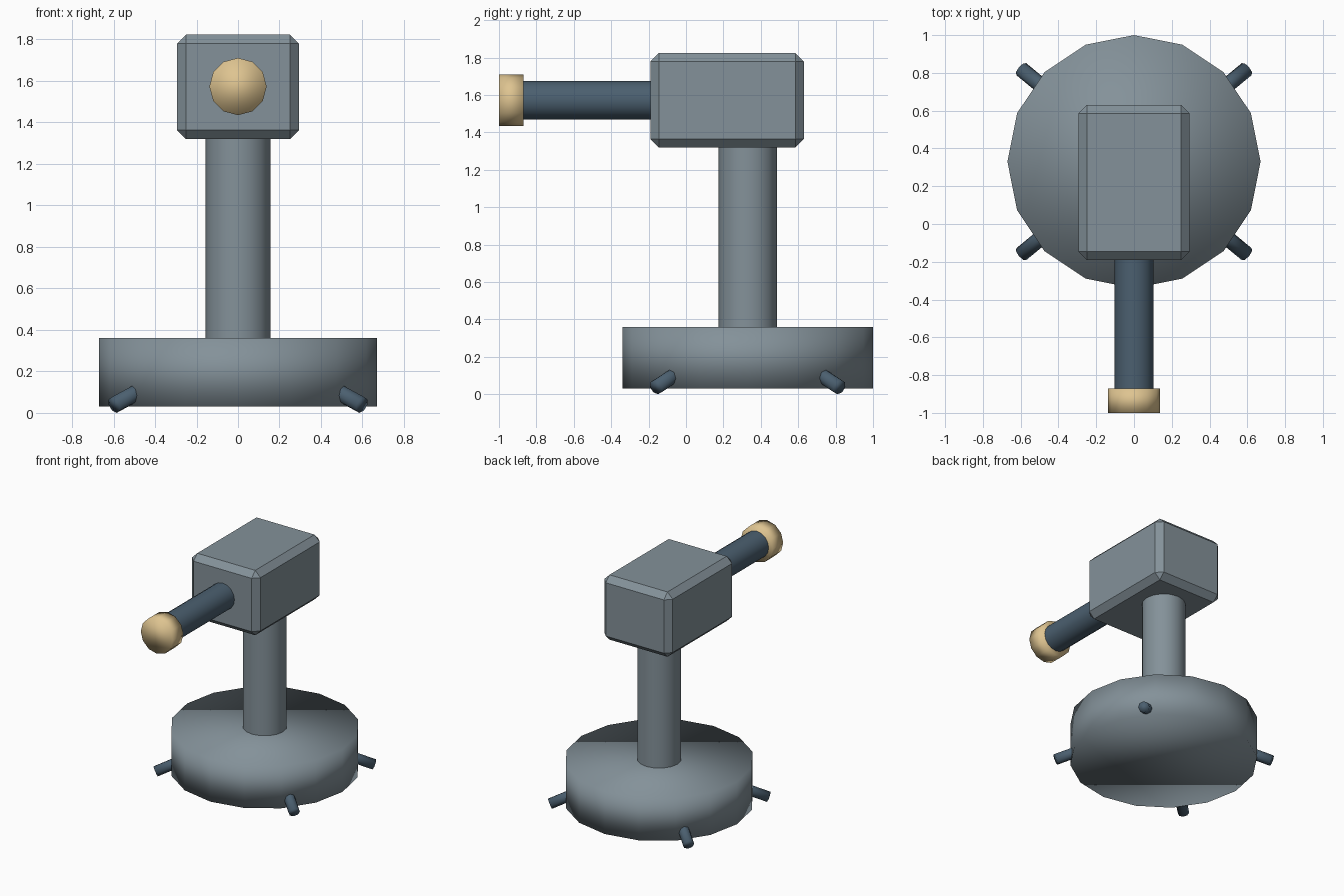
import bpy
import math
from mathutils import Vector

cube = bpy.data.objects.get("Cube")
if cube:
    bpy.data.objects.remove(cube, do_unlink=True)


def make_material(name, color):
    mat = bpy.data.materials.new(name)
    mat.use_nodes = True
    mat.diffuse_color = (*color, 1)
    bsdf = next(n for n in mat.node_tree.nodes if n.type == 'BSDF_PRINCIPLED')
    bsdf.inputs["Base Color"].default_value = (*color, 1)
    return mat


GREY = make_material("grey metal", (0.23, 0.285, 0.32))
DARK = make_material("dark steel", (0.07, 0.115, 0.16))
BRASS = make_material("pale brass", (0.73, 0.55, 0.28))


def cylinder(name, start, end, radius, sides, mat, soft_rims):
    """Closed cylinder between two points; soft_rims blends shading over the caps."""
    start, end = Vector(start), Vector(end)
    axis = end - start
    bpy.ops.mesh.primitive_cylinder_add(
        vertices=sides, radius=radius, depth=axis.length, location=(start + end) / 2)
    obj = bpy.context.object
    # Tilt away from vertical, then turn about z
    tilt = axis.angle(Vector((0, 0, 1)))
    turn = math.atan2(axis.y, axis.x)
    obj.rotation_euler = (0, tilt, turn)
    obj.name = name
    obj.data.materials.append(mat)
    if soft_rims:
        bpy.ops.object.shade_smooth()
    else:
        bpy.ops.object.shade_smooth_by_angle(angle=math.radians(40))


# Base disc and column
CY = 0.33
cylinder("base", (0, CY, 0.03), (0, CY, 0.36), 0.67, 16, GREY, True)
cylinder("column", (0, CY, 0.34), (0, CY, 1.36), 0.157, 16, GREY, False)

# Chamfered head block
bpy.ops.mesh.primitive_cube_add(size=1, location=(0, 0.22, 1.572))
head = bpy.context.object
head.name = "head_block"
head.scale = (0.59, 0.82, 0.505)
bpy.ops.object.transform_apply(location=False, rotation=False, scale=True)
head.data.materials.append(GREY)
bevel = head.modifiers.new("chamfer", 'BEVEL')
bevel.width = 0.045
bevel.segments = 1

# Barrel and its end cap
AXIS_Z = 1.573
cylinder("barrel", (0, -0.12, AXIS_Z), (0, -0.9, AXIS_Z), 0.103, 16, DARK, False)
cylinder("barrel_tip", (0, -0.87, AXIS_Z), (0, -1, AXIS_Z), 0.138, 12, BRASS, True)

# Four splayed feet poking out of the base
for side, sx in (("left", 1), ("right", -1)):
    for end, sy in (("front", -1), ("back", 1)):
        tip = Vector((sx * 0.597, CY + sy * 0.49, 0.038))
        inward = Vector((-sx * 0.77, -sy * 0.635, 0.42)).normalized()
        cylinder(f"foot_{end}_{side}", tip + inward * 0.3, tip, 0.041, 8, DARK, True)
